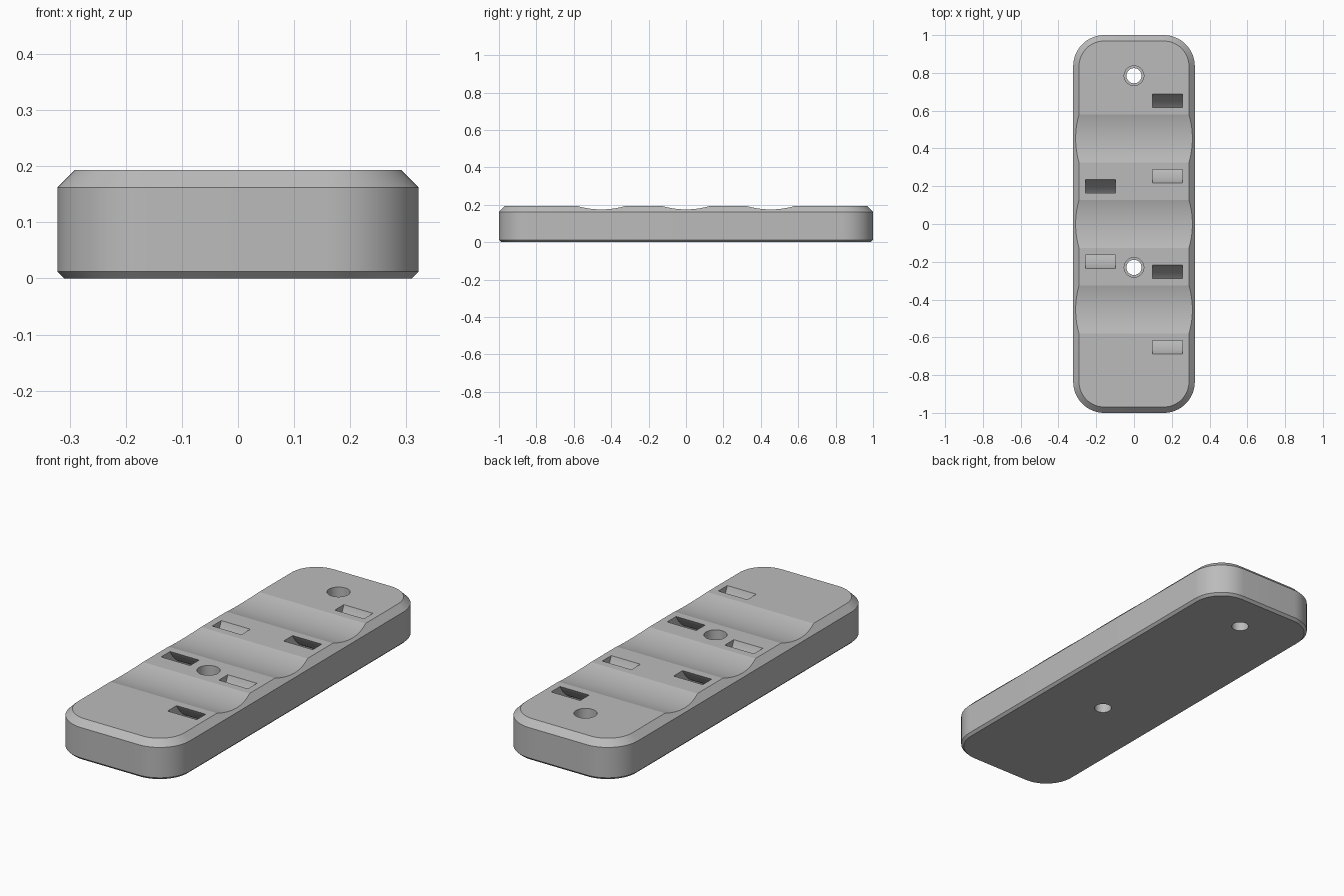
import bpy
import bmesh
from math import cos, sin, pi, radians, sqrt

if "Cube" in bpy.data.objects:
    bpy.data.objects.remove(bpy.data.objects["Cube"])

HALF_W, HALF_L, HEIGHT = 0.322, 1.0, 0.193
CORNER, TOP_BEVEL, BASE_BEVEL = 0.165, 0.031, 0.012

grey = bpy.data.materials.new("light grey")
grey.use_nodes = True
colour = (0.5, 0.5, 0.5, 1)
grey.diffuse_color = colour
grey.node_tree.nodes["Principled BSDF"].inputs["Base Color"].default_value = colour


def loft(name, rings, closed=False):
    """Skin rings of points; cap the ends, or join last ring to first."""
    bm = bmesh.new()
    loops = [[bm.verts.new(p) for p in ring] for ring in rings]
    n = len(loops[0])
    pairs = list(zip(loops, loops[1:]))
    if closed:
        pairs.append((loops[-1], loops[0]))
    else:
        bm.faces.new(loops[0])
        bm.faces.new(loops[-1])
    for a, b in pairs:
        for i in range(n):
            j = (i + 1) % n
            bm.faces.new((a[i], a[j], b[j], b[i]))
    bmesh.ops.recalc_face_normals(bm, faces=bm.faces)
    mesh = bpy.data.meshes.new(name)
    bm.to_mesh(mesh)
    bm.free()
    mesh.materials.append(grey)
    obj = bpy.data.objects.new(name, mesh)
    bpy.context.collection.objects.link(obj)
    return obj


def rounded_ring(inset, z, steps=16):
    r = CORNER - inset
    points = []
    for q, (sx, sy) in enumerate([(1, 1), (-1, 1), (-1, -1), (1, -1)]):
        for k in range(steps + 1):
            a = (q + k / steps) * pi / 2
            points.append((sx * (HALF_W - CORNER) + r * cos(a),
                           sy * (HALF_L - CORNER) + r * sin(a), z))
    return points


def x_circle(x, y, z, r, n):
    return [(x, y + r * cos(2 * pi * (i + 0.5) / n), z + r * sin(2 * pi * (i + 0.5) / n))
            for i in range(n)]


def z_circle(y, z, r, n=48):
    return [(r * cos(2 * pi * i / n), y + r * sin(2 * pi * i / n), z) for i in range(n)]


# Rounded block with bevelled top and base edges
block = loft("mounting_block", [
    rounded_ring(BASE_BEVEL, 0), rounded_ring(0, BASE_BEVEL),
    rounded_ring(0, HEIGHT - TOP_BEVEL), rounded_ring(TOP_BEVEL, HEIGHT)])

cutters = []

# Shallow cradles across the top, each with a curved strap channel beneath
half_cradle, depth = 0.127, 0.018
cradle_r = (half_cradle ** 2 + depth ** 2) / (2 * depth)
strap_outer, slot_near, slot_far = 0.25, 0.165, 0.235
strap_z = HEIGHT + sqrt(strap_outer ** 2 - slot_far ** 2)
strap_inner = sqrt((strap_z - HEIGHT) ** 2 + slot_near ** 2)
for y, side in ((0.453, 1), (0, -1), (-0.453, 1)):
    z = HEIGHT - depth + cradle_r
    cutters.append(loft("cradle_cutter", [x_circle(x, y, z, cradle_r, 180) for x in (-0.5, 0.5)]))
    x0, x1 = side * 0.097, side * 0.256
    profile = [(x0, strap_outer), (x1, strap_outer), (x1, strap_inner), (x0, strap_inner)]
    cutters.append(loft("strap_cutter", [x_circle(x, y, strap_z, r, 96) for x, r in profile], True))

# Counterbored screw holes
for y in (0.785, -0.23):
    cutters.append(loft("screw_cutter", [
        z_circle(y, -0.1, 0.04), z_circle(y, 0.09, 0.04),
        z_circle(y, 0.09, 0.052), z_circle(y, 0.3, 0.052)]))

# Cut every recess, then discard the cutters
bpy.context.view_layer.objects.active = block
for cutter in cutters:
    cutter.hide_render = True
    mod = block.modifiers.new("recess", "BOOLEAN")
    mod.operation = "DIFFERENCE"
    mod.solver = "EXACT"
    mod.object = cutter
    bpy.ops.object.modifier_apply(modifier=mod.name)
    bpy.data.objects.remove(cutter)

bpy.ops.object.select_all(action="DESELECT")
block.select_set(True)
bpy.ops.object.shade_smooth_by_angle(angle=radians(12))
